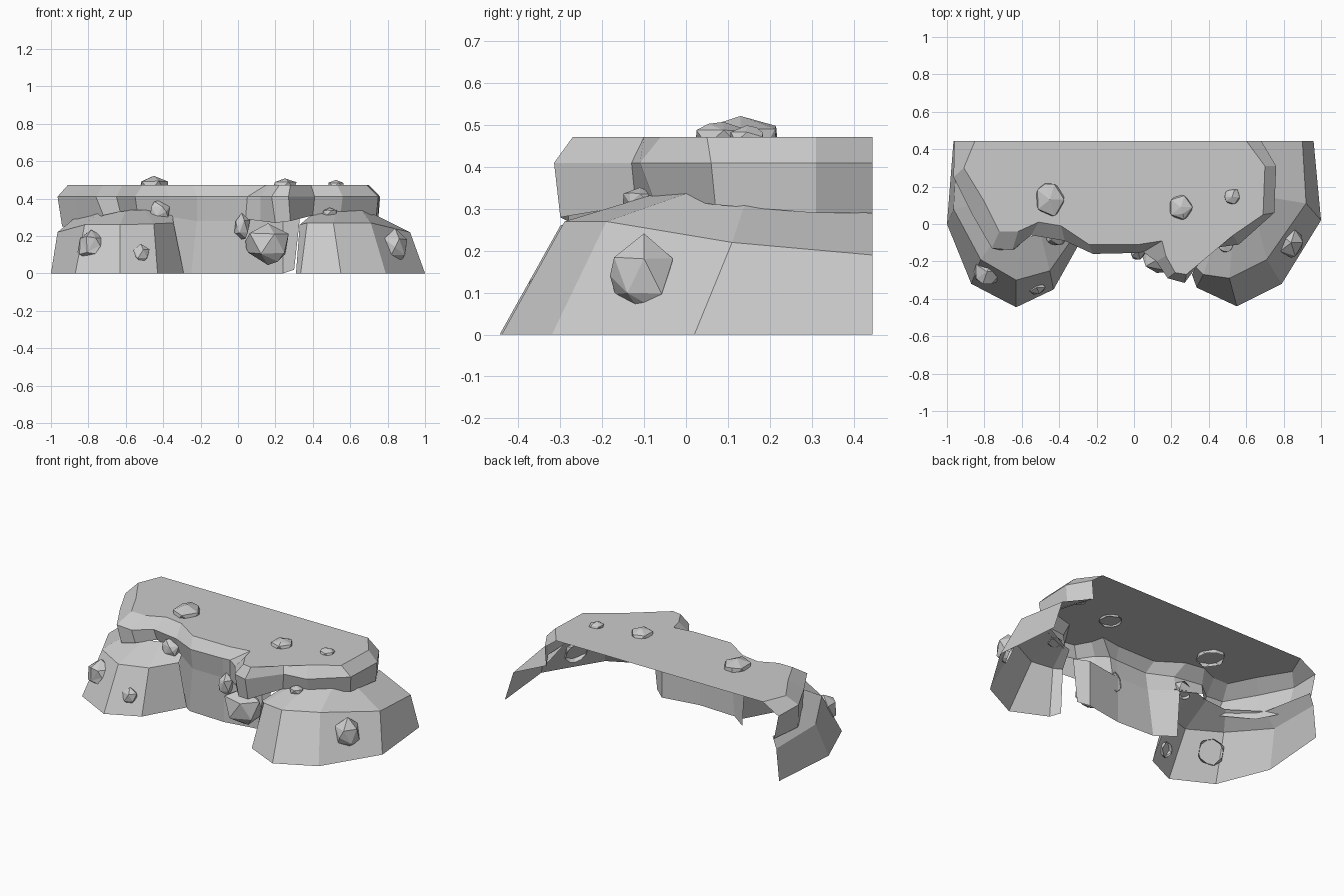
import bpy, bmesh, random
from mathutils import Vector

random.seed(4)


def make_object(name, bm):
    me = bpy.data.meshes.new(name)
    bm.to_mesh(me)
    bm.free()
    ob = bpy.data.objects.new(name, me)
    bpy.context.collection.objects.link(ob)
    return ob


def strips(name, rows, lid=False):
    """Skin neighbouring rows of points; optionally close the first row with a lid."""
    bm = bmesh.new()
    grid = [[bm.verts.new(p) for p in row] for row in rows]
    for a, b in zip(grid, grid[1:]):
        for i in range(len(a) - 1):
            bm.faces.new((a[i], b[i], b[i + 1], a[i + 1]))
    if lid:
        bm.faces.new(grid[0])
    bmesh.ops.triangulate(bm, faces=[f for f in bm.faces if len(f.verts) > 4])
    return make_object(name, bm)


def boulder(name, centre, radius, normal):
    """Faceted stone, cut open on the side buried in the cliff."""
    bm = bmesh.new()
    bmesh.ops.create_icosphere(bm, subdivisions=1, radius=1)
    bmesh.ops.subdivide_edges(bm, edges=random.sample(list(bm.edges), 4), cuts=1)
    bmesh.ops.triangulate(bm, faces=bm.faces)
    for v in bm.verts:
        d = v.co.normalized() * random.uniform(0.93, 1.08)
        v.co = Vector(centre) + Vector([a * b for a, b in zip(d, radius)])
    n = Vector(normal).normalized()
    bmesh.ops.bisect_plane(bm, geom=bm.verts[:] + bm.edges[:] + bm.faces[:],
                           plane_co=Vector(centre) - n * min(radius) * 0.25,
                           plane_no=n, clear_inner=True)
    return make_object(name, bm)


# Overhanging plateau: top edge, widest edge and lower lip, left to right
top = [(-.85, .445), (-.91, .30), (-.80, .12), (-.72, -.04), (-.62, -.04), (-.51, .01),
       (-.39, -.01), (-.24, -.11), (.02, -.11), (.15, -.09), (.17, -.17), (.22, -.26),
       (.28, -.27), (.39, -.10), (.53, -.06), (.69, .05), (.70, .31), (.60, .445)]
mid = [(-.96, .445), (-.965, .25), (-.87, .06), (-.76, -.13), (-.65, -.14), (-.55, -.06),
       (-.37, -.09), (-.22, -.16), (.00, -.155), (.05, -.15), (.12, -.20), (.18, -.29),
       (.27, -.315), (.41, -.13), (.56, -.11), (.75, .06), (.76, .31), (.68, .445)]
low = [(-.93, .445, .26), (-.94, .22, .25), (-.85, .05, .25), (-.72, -.14, .31),
       (-.63, -.13, .33), (-.54, -.04, .34), (-.36, -.06, .30), (-.22, -.14, .28),
       (.00, -.14, .28), (.04, -.14, .29), (.12, -.19, .28), (.20, -.28, .27),
       (.28, -.30, .28), (.40, -.12, .31), (.55, -.08, .33), (.74, .07, .31),
       (.75, .31, .29), (.67, .445, .29)]
strips("plateau", [[(x, y, .472) for x, y in top],
                   [(x, y, .41) for x, y in mid], low], lid=True)

# Left buttress: ground edge, shoulder, tuck under the plateau
strips("left_buttress", [
    [(-.965, .445, 0), (-1, 0, 0), (-.87, -.32, 0), (-.63, -.445, 0),
     (-.43, -.35, 0), (-.29, -.10, 0)],
    [(-.945, .445, .20), (-.965, .08, .22), (-.82, -.19, .26), (-.63, -.30, .26),
     (-.45, -.25, .265), (-.345, -.10, .27)],
    [(-.92, .445, .27), (-.88, .10, .29), (-.74, -.08, .33), (-.60, -.08, .34),
     (-.50, -.05, .34), (-.35, -.06, .31)]])

# Right buttress
strips("right_buttress", [
    [(.31, -.27, 0), (.335, -.34, 0), (.55, -.44, 0), (.79, -.32, 0),
     (1, .02, 0), (.96, .445, 0)],
    [(.33, -.23, .26), (.37, -.27, .27), (.51, -.29, .27), (.71, -.19, .27),
     (.92, .11, .22), (.90, .445, .19)],
    [(.39, -.10, .31), (.43, -.10, .32), (.53, -.06, .34), (.66, .01, .34),
     (.74, .14, .31), (.68, .445, .29)]])

# Recessed wall between the buttresses
strips("middle_wall", [
    [(-.36, -.05, 0), (-.25, -.13, 0), (.00, -.14, 0), (.24, -.10, 0), (.30, -.14, .02)],
    [(-.38, -.05, .31), (-.22, -.14, .29), (.00, -.14, .29), (.24, -.10, .29),
     (.33, -.14, .29)]])

# Boulders: centre, radii, direction facing out of the cliff
stones = [
    ((-.45, .13, .465), (.09, .10, .06), (0, 0, 1)),
    ((.25, .09, .47), (.07, .075, .04), (0, 0, 1)),
    ((.525, .145, .472), (.047, .047, .027), (0, 0, 1)),
    ((-.785, -.255, .15), (.085, .075, .085), (-.6, -.8, .4)),
    ((-.52, -.34, .105), (.05, .04, .05), (.3, -1, .4)),
    ((.84, -.10, .14), (.075, .08, .095), (.8, -.5, .4)),
    ((.16, -.17, .16), (.125, .10, .115), (.1, -1, -.1)),
    ((.02, -.145, .25), (.045, .05, .07), (0, -1, 0)),
    ((-.42, -.07, .33), (.06, .05, .06), (.3, -1, .2)),
    ((.49, -.11, .325), (.045, .045, .025), (0, -.4, 1))]
for i, s in enumerate(stones):
    boulder(f"boulder_{i + 1}", *s)
